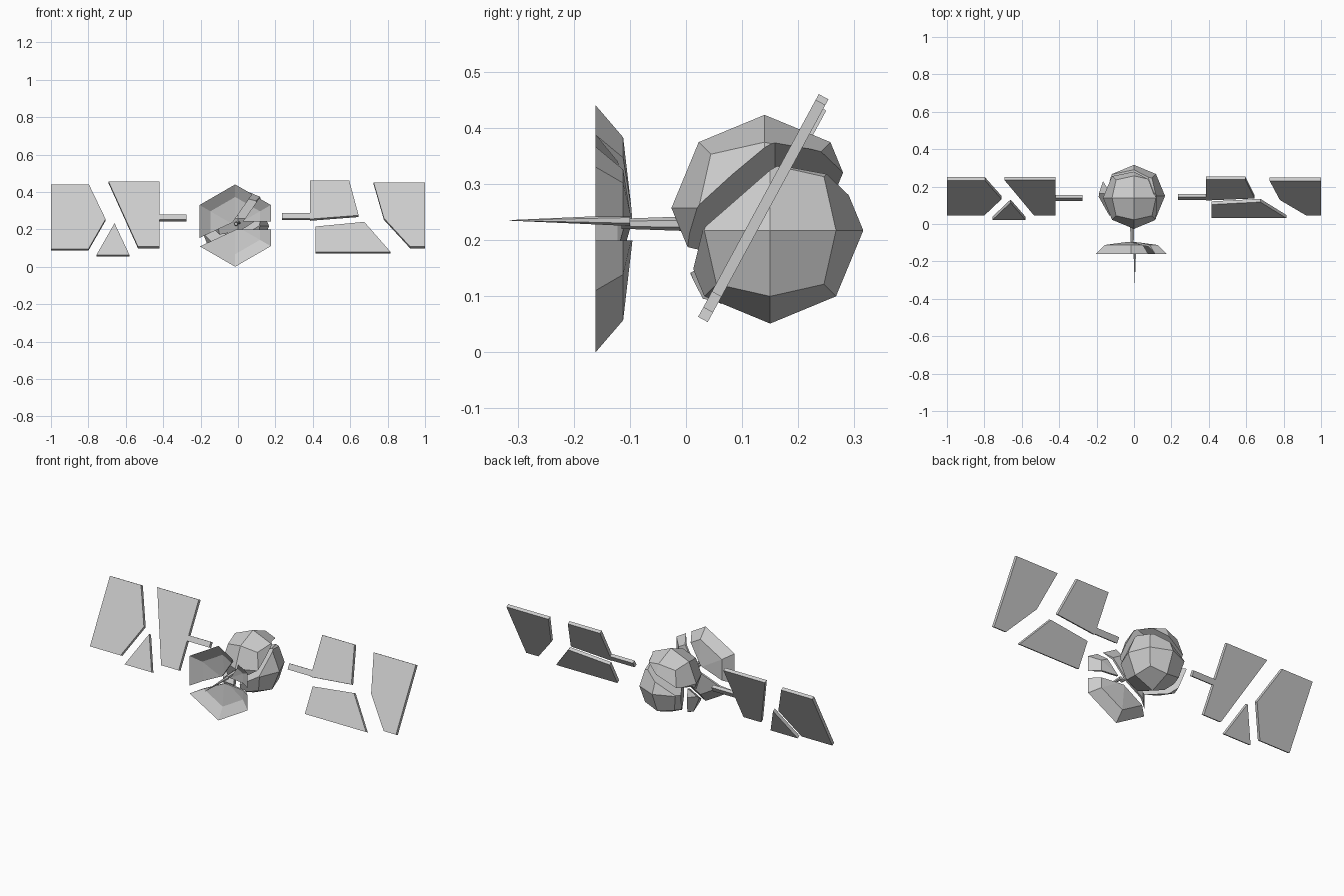
import bpy, bmesh
from math import cos, sin, radians
from mathutils import Vector

if "Cube" in bpy.data.objects:
    bpy.data.objects.remove(bpy.data.objects["Cube"])

metal = bpy.data.materials.new("light_grey_metal")
metal.use_nodes = True
grey = (0.6, 0.6, 0.6, 1)
metal.diffuse_color = grey
metal.node_tree.nodes["Principled BSDF"].inputs["Base Color"].default_value = grey


def finish(name, bm, loc=(0, 0, 0)):
    bmesh.ops.recalc_face_normals(bm, faces=bm.faces)
    mesh = bpy.data.meshes.new(name)
    bm.to_mesh(mesh)
    bm.free()
    mesh.materials.append(metal)
    ob = bpy.data.objects.new(name, mesh)
    ob.location = loc
    bpy.context.collection.objects.link(ob)
    return ob


def cut(bm, point, normal):
    """Remove everything on the normal's side and cap the break."""
    res = bmesh.ops.bisect_plane(bm, geom=bm.verts[:] + bm.edges[:] + bm.faces[:],
                                 plane_co=point, plane_no=normal, clear_outer=True)
    edges = [e for e in res["geom_cut"] if isinstance(e, bmesh.types.BMEdge)]
    bmesh.ops.edgenet_fill(bm, edges=edges)


# Solar panel fragments: flat shards lying in one tilted plane
SLOPE = 0.5416
BACK = Vector((0, 1, -SLOPE)).normalized() * 0.0195


def shard(name, outline, shift=0):
    bm = bmesh.new()
    face = bm.faces.new([bm.verts.new((x, 0.02 + SLOPE * (z - 0.06) + shift, z))
                         for x, z in outline])
    res = bmesh.ops.extrude_face_region(bm, geom=[face], use_keep_orig=True)
    moved = [v for v in res["geom"] if isinstance(v, bmesh.types.BMVert)]
    bmesh.ops.translate(bm, verts=moved, vec=BACK)
    finish(name, bm)


shard("left_inner_panel", [(.385, .46), (.595, .46), (.645, .275), (.385, .255)])
shard("left_lower_panel", [(.415, .215), (.675, .24), (.815, .08), (.415, .08)])
shard("left_outer_panel", [(.725, .45), (1, .45), (1, .108), (.92, .108), (.78, .26)])
shard("left_strut", [(.235, .288), (.385, .288), (.385, .258), (.235, .258)])
shard("right_outer_panel", [(-1, .44), (-.797, .44), (-.708, .255), (-.8, .095), (-1, .095)], .007)
shard("right_small_panel", [(-.66, .233), (-.58, .063), (-.757, .063)])
shard("right_inner_panel", [(-.692, .455), (-.42, .455), (-.42, .108), (-.535, .108)])
shard("right_strut", [(-.42, .28), (-.275, .28), (-.275, .252), (-.42, .252)])


# Body: faceted ball broken into a shell top, a main part and a side chunk
def ball():
    bm = bmesh.new()
    bmesh.ops.create_cube(bm, size=1)
    bmesh.ops.subdivide_edges(bm, edges=bm.edges[:], cuts=1, use_grid_fill=True)
    for v in bm.verts:
        v.co = v.co.normalized() * 0.166
    return bm


BREAKS = [((0, 0, .063), (-.5, 0, 1)), ((0, 0, .047), (-.5, -.85, 1))]
SIDE_POINT, SIDE_NORMAL = Vector((-.08, 0, 0)), Vector((1, .6, 0))

main = ball()
chunk = ball()
wedge = bmesh.new()
bmesh.ops.create_cube(wedge, size=1)
for bm in (main, chunk, wedge):
    for point, normal in BREAKS:
        cut(bm, point, normal)
cut(main, SIDE_POINT, -SIDE_NORMAL)
cut(chunk, SIDE_POINT, SIDE_NORMAL)
finish("main_body", main, (0, .15, .217))
finish("side_body_chunk", chunk, (-.035, .145, .21))

TOP = (0, .14, .257)
top = finish("top_body_piece", ball(), TOP)
cutter = finish("break_cutter", wedge, TOP)
cutter.hide_render = True
mod = top.modifiers.new("break", 'BOOLEAN')
mod.operation = 'DIFFERENCE'
mod.solver = 'EXACT'
mod.object = cutter
bpy.context.view_layer.objects.active = top
bpy.ops.object.modifier_apply(modifier=mod.name)
bpy.data.objects.remove(cutter)


# Dish: hexagonal bowl, split into three sectors with gaps between them
def dish():
    bm = bmesh.new()
    rings = [[bm.verts.new((r * cos(radians(a)), y, r * sin(radians(a))))
              for a in range(30, 390, 60)]
             for r, y in ((.153, -.122), (.22, -.161), (.163, -.112))]
    inner = bm.verts.new((0, -.105, 0))
    outer = bm.verts.new((0, -.093, 0))
    for i in range(6):
        j = (i + 1) % 6
        bm.faces.new((inner, rings[0][i], rings[0][j]))
        bm.faces.new((outer, rings[2][j], rings[2][i]))
        for a, b in zip(rings, rings[1:]):
            bm.faces.new((a[i], b[i], b[j], a[j]))
    return bm


for name, start, end in (("dish_small_piece", 0, 55), ("dish_upper_piece", 55, 205),
                         ("dish_lower_piece", 205, 360)):
    bm = dish()
    for angle, sign in ((start, 1), (end, -1)):
        a = radians(angle)
        normal = Vector((sin(a), 0, -cos(a))) * sign
        cut(bm, normal * -0.021, normal)
    finish(name, bm, (-.015, 0, .22))


# Antenna: a tapering mast and a thin spike beyond the dish
def rod(name, y0, y1, r0, r1, x, z):
    bm = bmesh.new()
    bmesh.ops.create_cone(bm, cap_ends=True, segments=6, radius1=r0, radius2=r1, depth=y1 - y0)
    ob = finish(name, bm, (x, (y0 + y1) / 2, z))
    ob.rotation_euler.x = radians(-90)


rod("antenna_mast", -.115, .03, .009, .014, -.01, .229)
rod("antenna_spike", -.315, -.1, .0005, .01, .004, .235)
